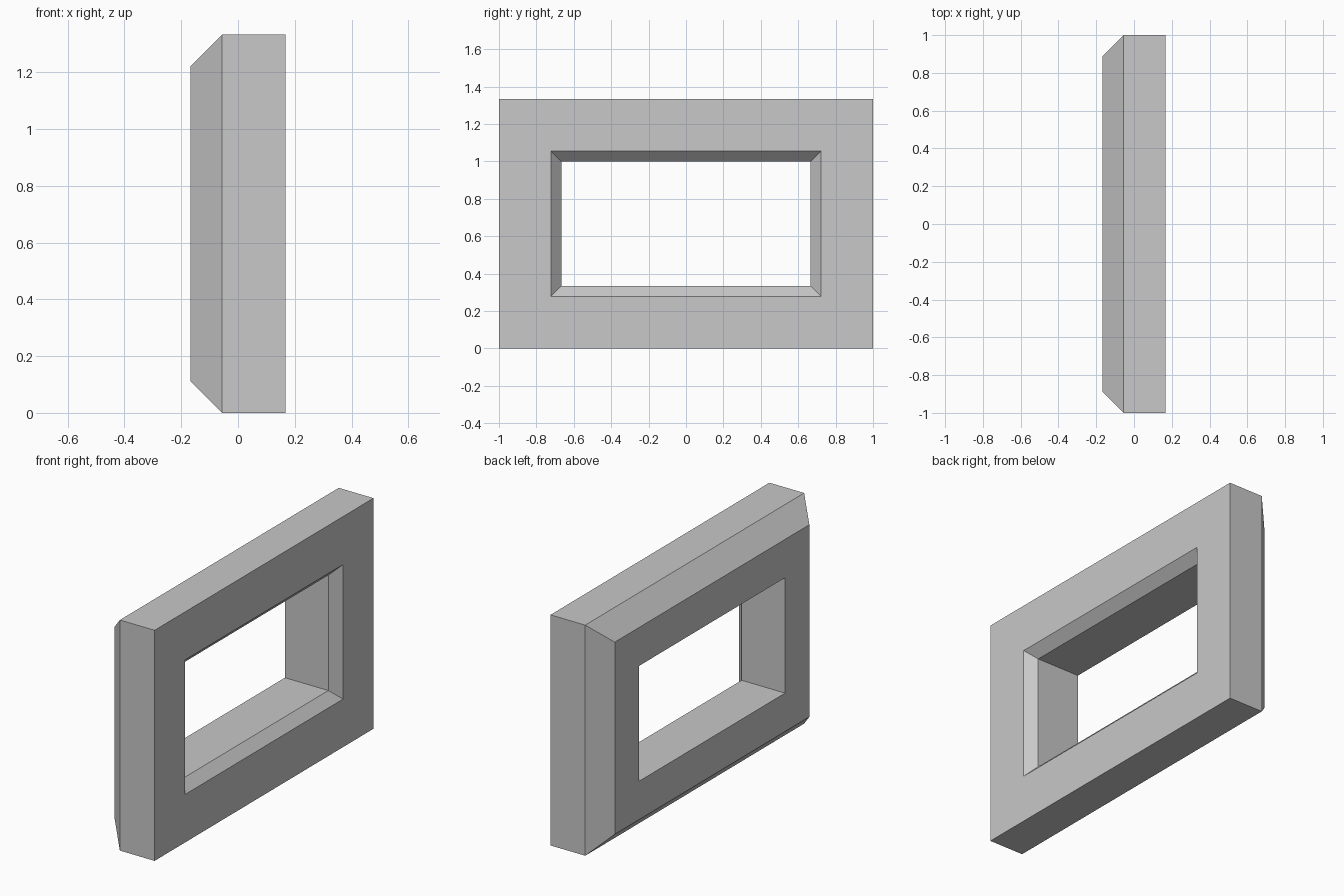
import bpy
import bmesh

if "Cube" in bpy.data.objects:
    bpy.data.objects.remove(bpy.data.objects["Cube"])

# Plain grey material
grey = bpy.data.materials.new("light_grey")
grey.use_nodes = True
colour = (0.58, 0.58, 0.58, 1)
grey.diffuse_color = colour
grey.node_tree.nodes["Principled BSDF"].inputs["Base Color"].default_value = colour

HALF_Y, HALF_Z = 1.0, 2 / 3      # outer half sizes
HALF_X = 1 / 6                   # half thickness
OUTER_CUT = 1 / 9                # chamfer on the outer rim
INNER_CUT = 1 / 18               # chamfer around the opening
BORDER = 1 / 3                   # frame width

# Cross-section of the frame: (x, inset from the outer edge)
profile = [
    (HALF_X, 0),
    (-HALF_X + OUTER_CUT, 0),
    (-HALF_X, OUTER_CUT),
    (-HALF_X, BORDER),
    (HALF_X - INNER_CUT, BORDER),
    (HALF_X, BORDER - INNER_CUT),
]

# Sweep the cross-section around the four mitred corners
bm = bmesh.new()
rings = []
for x, inset in profile:
    y, z = HALF_Y - inset, HALF_Z - inset
    rings.append([bm.verts.new((x, sy * y, HALF_Z + sz * z))
                  for sy, sz in ((-1, -1), (1, -1), (1, 1), (-1, 1))])
for i, ring in enumerate(rings):
    following = rings[(i + 1) % len(rings)]
    for j in range(4):
        k = (j + 1) % 4
        bm.faces.new((ring[j], ring[k], following[k], following[j]))
bmesh.ops.recalc_face_normals(bm, faces=bm.faces)

mesh = bpy.data.meshes.new("rectangular_frame")
bm.to_mesh(mesh)
bm.free()
mesh.materials.append(grey)
frame = bpy.data.objects.new("rectangular_frame", mesh)
bpy.context.collection.objects.link(frame)
